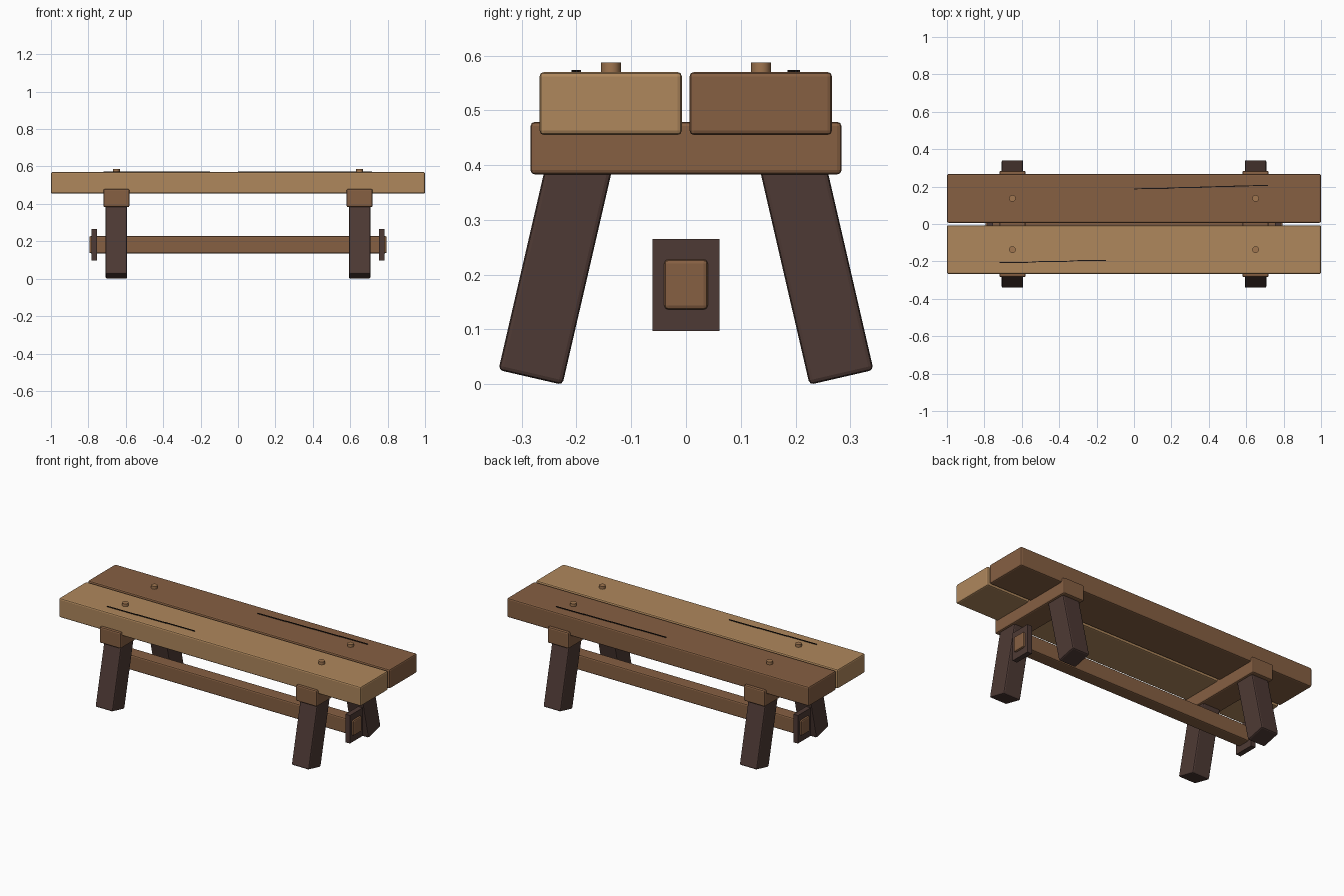
import bpy, bmesh, math
from mathutils import Matrix, Vector

cube = bpy.data.objects.get("Cube")
if cube:
    bpy.data.objects.remove(cube, do_unlink=True)


def material(name, rgb):
    mat = bpy.data.materials.new(name)
    mat.use_nodes = True
    mat.diffuse_color = (*rgb, 1)
    mat.node_tree.nodes["Principled BSDF"].inputs["Base Color"].default_value = (*rgb, 1)
    return mat


light_wood = material("light wood", (0.43, 0.245, 0.108))
brown_wood = material("brown wood", (0.238, 0.115, 0.055))
dark_wood = material("dark wood", (0.076, 0.042, 0.035))
peg_wood = material("peg wood", (0.35, 0.18, 0.08))
crack_black = material("crack black", (0.01, 0.007, 0.006))


def finish(name, bm, mat):
    mesh = bpy.data.meshes.new(name)
    bm.to_mesh(mesh)
    bm.free()
    mesh.materials.append(mat)
    obj = bpy.data.objects.new(name, mesh)
    bpy.context.collection.objects.link(obj)
    return obj


def box(name, centre, size, mat, bevel=0.0, tilt=0.0):
    """Box with rounded edges, tilted about the x axis."""
    bm = bmesh.new()
    bmesh.ops.create_cube(bm, size=1, matrix=Matrix.Diagonal((*size, 1)))
    if bevel:
        bmesh.ops.bevel(bm, geom=bm.edges[:], offset=bevel, segments=2,
                        profile=0.5, affect='EDGES')
    bm.transform(Matrix.Translation(centre) @ Matrix.Rotation(tilt, 4, 'X'))
    return finish(name, bm, mat)


def crack(name, start, step, count):
    """Thin slivers laid end to end, each stepping slightly sideways."""
    bm = bmesh.new()
    for i in range(count):
        a = Vector(start) + Vector(step) * i
        b = a + Vector((step[0] * 1.05, step[1] * 0.6, 0))
        mid = (a + b) / 2
        yaw = math.atan2(b.y - a.y, b.x - a.x)
        bmesh.ops.create_cube(bm, size=1, matrix=Matrix.Translation(mid)
                              @ Matrix.Rotation(yaw, 4, 'Z')
                              @ Matrix.Diagonal(((b - a).length, 0.005, 0.004, 1)))
    finish(name, bm, crack_black)


# Seat planks
box("front_plank", (0, -0.1375, 0.5125), (2, 0.26, 0.115), light_wood, 0.008)
box("back_plank", (0, 0.1365, 0.5125), (2, 0.26, 0.115), brown_wood, 0.008)

# Cracks along the planks
crack("front_crack", (-0.72, -0.207, 0.572), (0.187, 0.005, 0), 3)
crack("back_crack", (0, 0.188, 0.572), (0.177, 0.005, 0), 4)

# Stretcher between the trestles
box("stretcher", (0, 0, 0.182), (1.59, 0.08, 0.092), brown_wood, 0.008)

LEAN = math.radians(13)
LEG_LENGTH = 0.42
for end, sx in (("right", -1), ("left", 1)):
    # Crossbeam and end plate
    box(end + "_crossbeam", (sx * 0.65, 0, 0.431), (0.14, 0.568, 0.096), brown_wood, 0.008)
    box(end + "_end_plate", (sx * 0.769, 0, 0.181), (0.03, 0.122, 0.168), dark_wood)
    for side, sy in (("front", -1), ("back", 1)):
        # Splayed leg
        half = LEG_LENGTH / 2
        centre = (sx * 0.65, sy * (0.284 - half * math.sin(LEAN)),
                  0.0125 + half * math.cos(LEAN))
        box(f"{side}_{end}_leg", centre, (0.115, 0.12, LEG_LENGTH), dark_wood,
            0.008, sy * LEAN)
        # Peg
        bm = bmesh.new()
        bmesh.ops.create_cone(bm, cap_ends=True, segments=12, radius1=0.018,
                              radius2=0.018, depth=0.04,
                              matrix=Matrix.Translation((sx * 0.65, sy * 0.137, 0.567)))
        for face in bm.faces:
            face.smooth = len(face.verts) == 4
        for edge in bm.edges:
            edge.smooth = all(len(f.verts) == 4 for f in edge.link_faces)
        finish(f"{side}_{end}_peg", bm, peg_wood)
